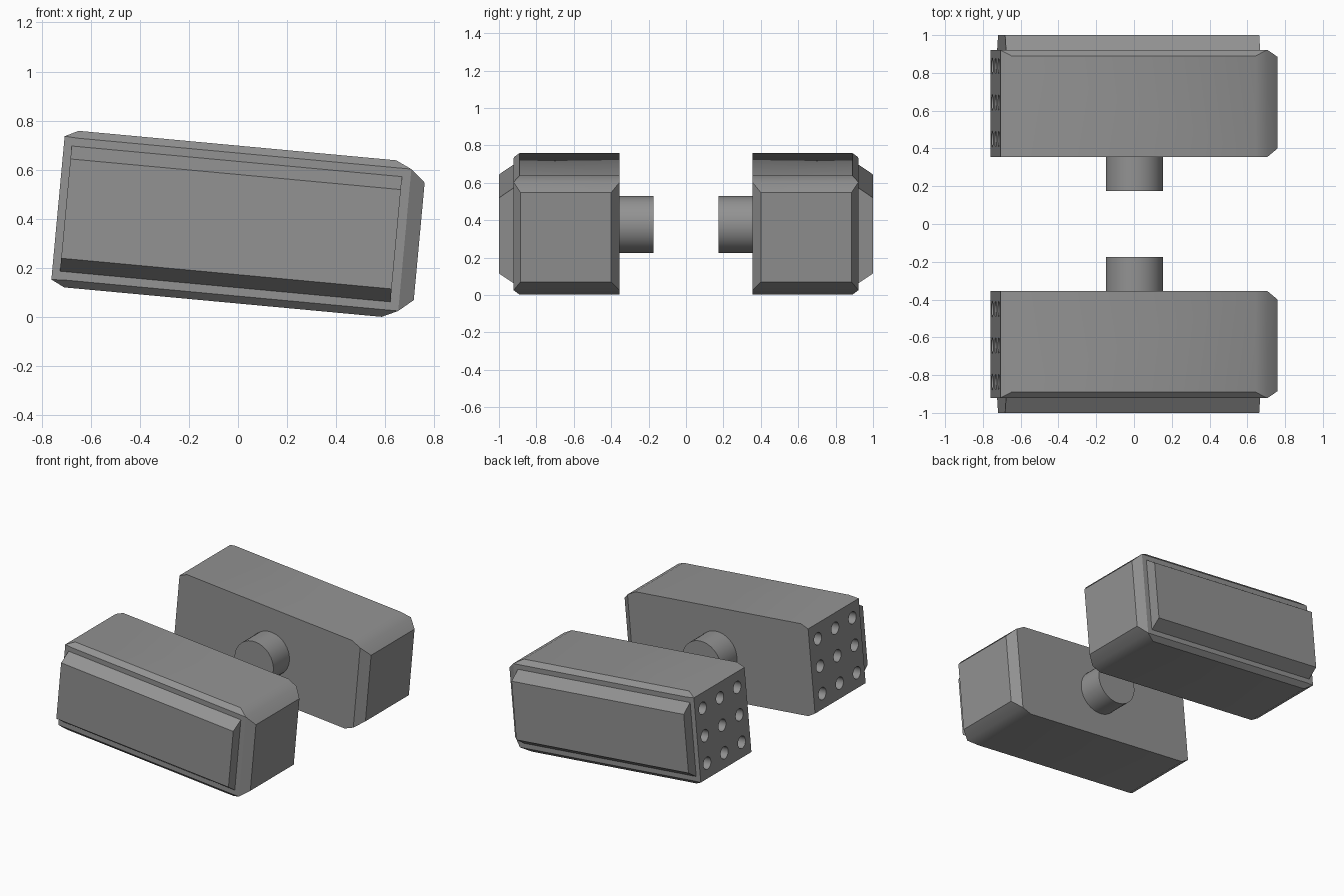
import bpy, bmesh, math
from mathutils import Matrix

if "Cube" in bpy.data.objects:
    bpy.data.objects.remove(bpy.data.objects["Cube"])

# common pose: tilted nose-down about the y axis
POSE = Matrix.Translation((0.002, 0, 0.377)) @ Matrix.Rotation(math.radians(5.3), 4, 'Y')

# dark grey paint
PAINT = bpy.data.materials.new("dark_grey")
PAINT.diffuse_color = (0.29, 0.29, 0.29, 1)
PAINT.use_nodes = True
PAINT.node_tree.nodes["Principled BSDF"].inputs["Base Color"].default_value = PAINT.diffuse_color


def finish(bm, name):
    bmesh.ops.recalc_face_normals(bm, faces=bm.faces)
    mesh = bpy.data.meshes.new(name)
    bm.to_mesh(mesh)
    bm.free()
    mesh.materials.append(PAINT)
    obj = bpy.data.objects.new(name, mesh)
    bpy.context.collection.objects.link(obj)
    obj.matrix_world = POSE
    return obj


def activate(obj):
    bpy.ops.object.select_all(action='DESELECT')
    obj.select_set(True)
    bpy.context.view_layer.objects.active = obj


def loft(sections, side, name):
    """Skin a list of (x, [(y, z), ...]) cross-sections."""
    bm = bmesh.new()
    rings = [[bm.verts.new((x, side * y, z)) for y, z in pts] for x, pts in sections]
    n = len(rings[0])
    for a, b in zip(rings, rings[1:]):
        for i in range(n):
            j = (i + 1) % n
            bm.faces.new((a[i], a[j], b[j], b[i]))
    bm.faces.new(rings[0])
    bm.faces.new(rings[-1])
    # collapse the chamfer where it runs out at the ends
    bmesh.ops.remove_doubles(bm, verts=bm.verts, dist=0.0005)
    return finish(bm, name)


def section(inner, outer, height, edge_y, edge_z):
    return [(inner, -height), (edge_y, -height), (outer, -edge_z),
            (outer, edge_z), (edge_y, height), (inner, height)]


def add_cylinder(bm, radius, depth, sides, centre, axis):
    rot = Matrix.Rotation(math.pi / 2, 4, axis)
    bmesh.ops.create_cone(bm, cap_ends=True, segments=sides, radius1=radius,
                          radius2=radius, depth=depth,
                          matrix=Matrix.Translation(centre) @ rot)


for side, label in ((-1, "front"), (1, "rear")):
    # pod housing with chamfered outer edges and bevelled nose
    full = section(0.355, 0.922, 0.32, 0.89, 0.29)
    housing = loft([
        (-0.738, section(0.355, 0.92, 0.293, 0.92, 0.293)),
        (-0.683, full),
        (0.615, full),
        (0.68, section(0.355, 0.922, 0.29, 0.922, 0.29)),
        (0.739, section(0.40, 0.885, 0.24, 0.885, 0.24)),
    ], side, label + "_pod_housing")

    # 3 x 3 tube openings in the back end
    bm = bmesh.new()
    for y in (0.45, 0.643, 0.836):
        for z in (-0.19, 0, 0.19):
            add_cylinder(bm, 0.042, 0.4, 16, (-0.738, side * y, z), 'Y')
    cutter = finish(bm, label + "_tube_cutter")
    cutter.hide_render = True
    mod = housing.modifiers.new("tubes", 'BOOLEAN')
    mod.operation = 'DIFFERENCE'
    mod.solver = 'EXACT'
    mod.object = cutter
    activate(housing)
    bpy.ops.object.modifier_apply(modifier=mod.name)
    bpy.data.objects.remove(cutter)

    # raised plate on the outer side
    plate = [(0.915, -0.256), (0.922, -0.256), (1.0, -0.203),
             (1.0, 0.203), (0.922, 0.256), (0.915, 0.256)]
    loft([(-0.706, plate), (0.645, plate)], side, label + "_side_plate")

    # round mounting stub on the inner side
    bm = bmesh.new()
    add_cylinder(bm, 0.152, 0.185, 32, (0, side * 0.2675, 0), 'X')
    stub = finish(bm, label + "_mount_stub")

    for obj in (housing, stub):
        activate(obj)
        bpy.ops.object.shade_smooth_by_angle(angle=math.radians(30))
